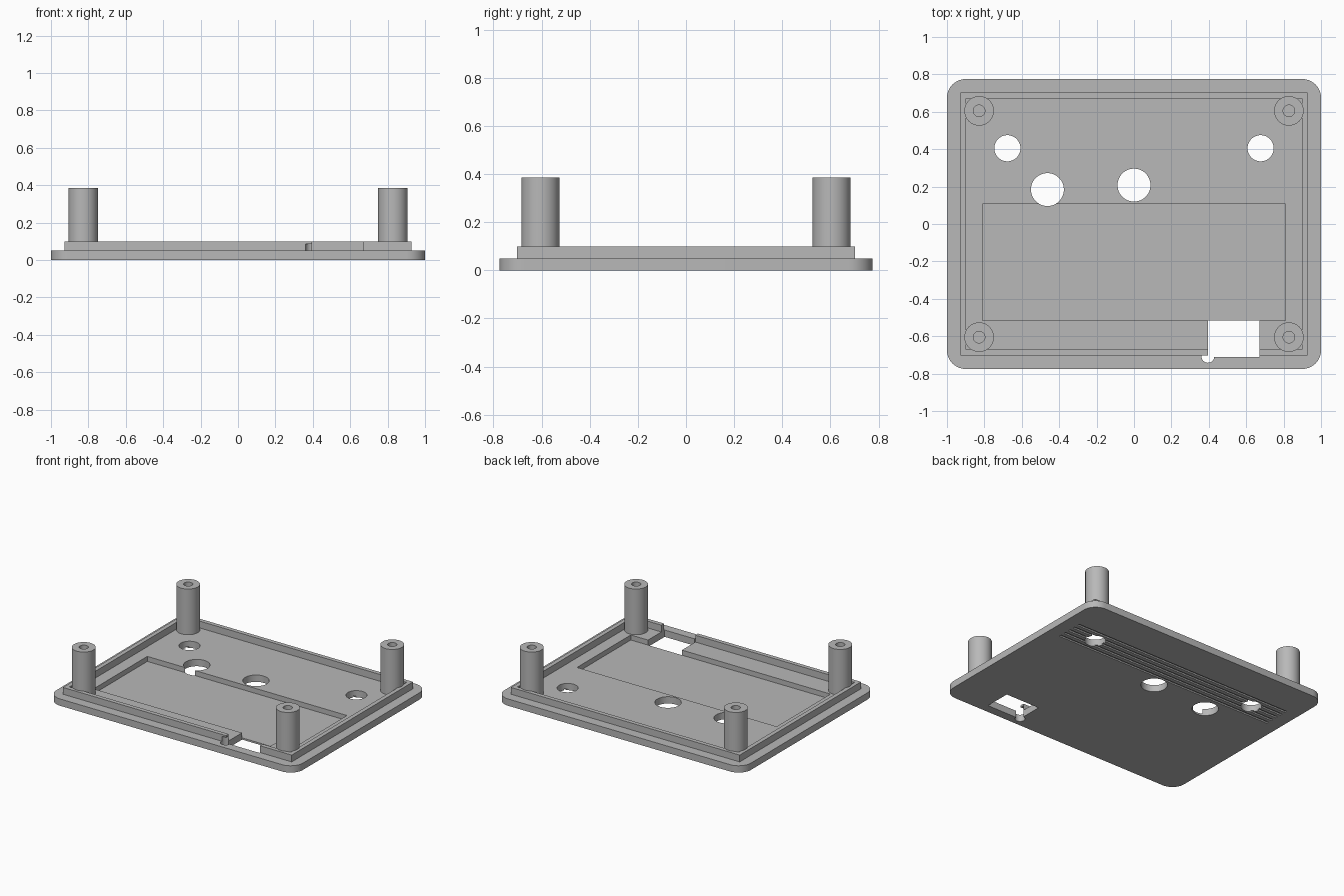
import bpy
import bmesh
from math import pi, cos, sin

cube = bpy.data.objects.get("Cube")
if cube:
    bpy.data.objects.remove(cube, do_unlink=True)

GREY = (0.48, 0.48, 0.48, 1)
mat = bpy.data.materials.new("matte grey")
mat.use_nodes = True
mat.diffuse_color = GREY
mat.node_tree.nodes["Principled BSDF"].inputs["Base Color"].default_value = GREY


def prism(name, outline, z0, z1):
    """Extrude a closed xy outline from z0 up to z1."""
    bm = bmesh.new()
    face = bm.faces.new([bm.verts.new((x, y, z0)) for x, y in outline])
    ext = bmesh.ops.extrude_face_region(bm, geom=[face])
    top = [v for v in ext["geom"] if isinstance(v, bmesh.types.BMVert)]
    bmesh.ops.translate(bm, verts=top, vec=(0, 0, z1 - z0))
    bmesh.ops.recalc_face_normals(bm, faces=bm.faces)
    mesh = bpy.data.meshes.new(name)
    bm.to_mesh(mesh)
    bm.free()
    mesh.materials.append(mat)
    obj = bpy.data.objects.new(name, mesh)
    bpy.context.collection.objects.link(obj)
    return obj


def rect(x0, x1, y0, y1):
    return [(x0, y0), (x1, y0), (x1, y1), (x0, y1)]


def circle(x, y, r, n=48):
    return [(x + r * cos(2 * pi * i / n), y + r * sin(2 * pi * i / n)) for i in range(n)]


def rounded(hx, hy, r, n=10):
    corners = [(1, 1), (-1, 1), (-1, -1), (1, -1)]
    return [(sx * (hx - r) + r * cos((q + i / n) * pi / 2),
             sy * (hy - r) + r * sin((q + i / n) * pi / 2))
            for q, (sx, sy) in enumerate(corners) for i in range(n + 1)]


def cut(obj, outline, z0, z1):
    """Subtract a prism and discard the cutter."""
    cutter = prism("cutter", outline, z0, z1)
    cutter.hide_render = True
    mod = obj.modifiers.new("cut", "BOOLEAN")
    mod.operation = "DIFFERENCE"
    mod.solver = "EXACT"
    mod.object = cutter
    bpy.context.view_layer.objects.active = obj
    bpy.ops.object.modifier_apply(modifier=mod.name)
    mesh = cutter.data
    bpy.data.objects.remove(cutter, do_unlink=True)
    bpy.data.meshes.remove(mesh)


def finish(obj):
    bpy.ops.object.select_all(action="DESELECT")
    obj.select_set(True)
    bpy.context.view_layer.objects.active = obj
    bpy.ops.object.shade_smooth_by_angle(angle=pi / 6)


PLATE_TOP, LIP_TOP, POST_TOP = 0.05, 0.1, 0.385
NOTCH = circle(0.395, -0.708, 0.034, 32)

# Rounded base plate with a shallow recess, round openings and a port cut-out
plate = prism("base_plate", rounded(1, 0.775, 0.1), 0, PLATE_TOP)
cut(plate, rect(-0.81, 0.81, -0.517, 0.106), 0.013, 0.2)
for x, y, r in [(-0.677, 0.405, 0.07), (0.677, 0.405, 0.07),
                (-0.463, 0.184, 0.088), (0, 0.208, 0.088)]:
    cut(plate, circle(x, y, r), -0.1, 0.2)
cut(plate, rect(0.395, 0.67, -0.71, -0.517), -0.1, 0.2)
cut(plate, NOTCH, -0.1, 0.2)

# Fine grooves along the underside
for i in range(5):
    y = 0.31 + i * 0.047
    cut(plate, rect(-0.9, 0.9, y - 0.009, y + 0.009), -0.05, 0.01)
finish(plate)

# Raised lip, open at the port
lip = prism("lip", rect(-0.928, 0.928, -0.703, 0.703), PLATE_TOP, LIP_TOP)
cut(lip, rect(-0.897, 0.897, -0.672, 0.672), 0, 0.2)
cut(lip, rect(0.395, 0.67, -0.8, -0.517), 0, 0.2)
cut(lip, NOTCH, 0, 0.086)
finish(lip)

# Four hollow corner posts
for side, sx in (("left", 1), ("right", -1)):
    for end, sy in (("front", -1), ("back", 1)):
        x, y = sx * 0.828, sy * 0.605
        post = prism(f"{end}_{side}_post", circle(x, y, 0.079), PLATE_TOP, POST_TOP)
        cut(post, circle(x, y, 0.031, 32), 0.07, 0.5)
        finish(post)
